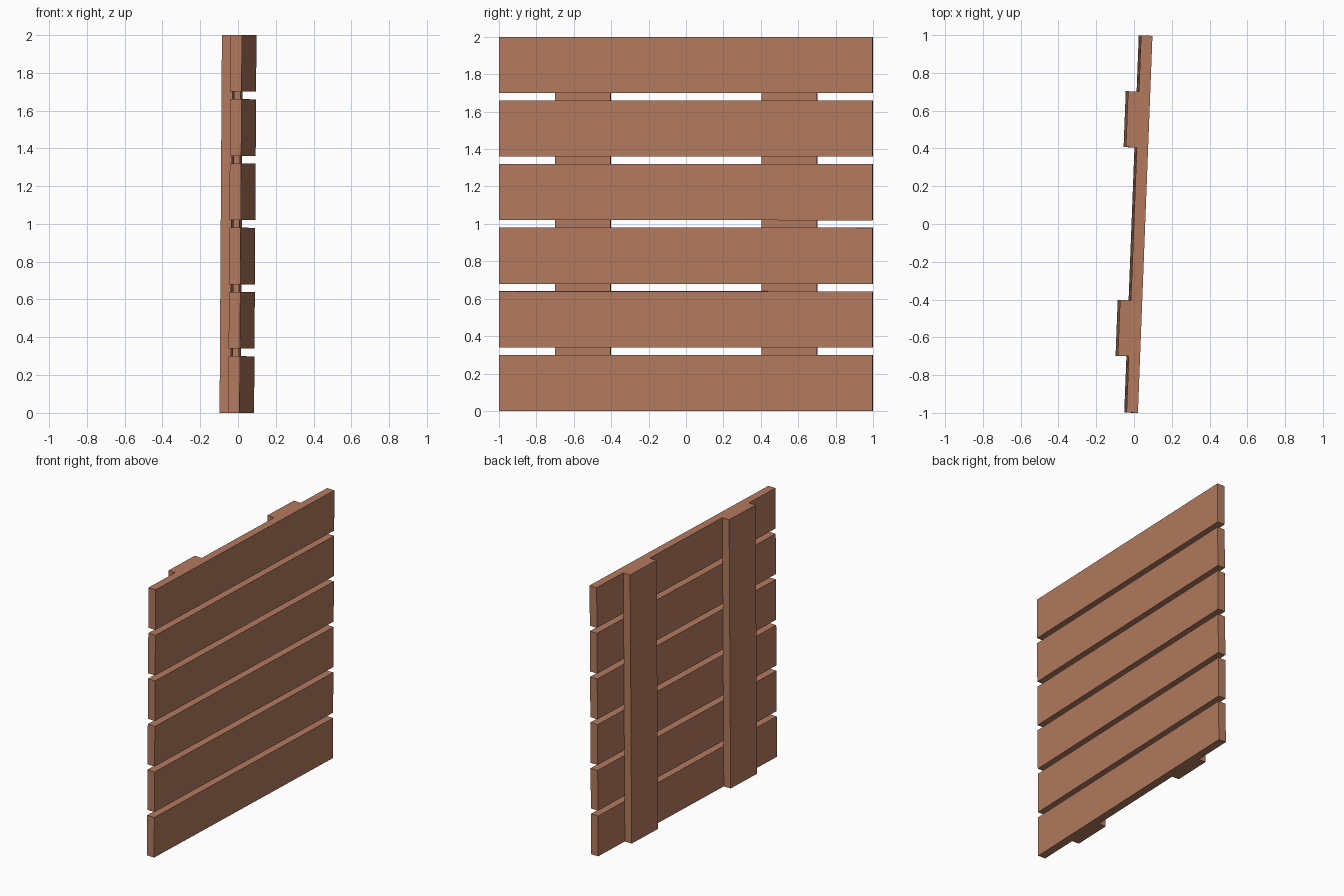
import bpy, math
from mathutils import Matrix

if "Cube" in bpy.data.objects:
    bpy.data.objects.remove(bpy.data.objects["Cube"])

wood = bpy.data.materials.new("warm_brown_wood")
wood.diffuse_color = (0.45, 0.195, 0.112, 1.0)
wood.use_nodes = True
wood.node_tree.nodes["Principled BSDF"].inputs["Base Color"].default_value = wood.diffuse_color

# The whole panel is turned slightly about z and leans slightly toward +x
PLACE = (Matrix.Translation((0, 0, 1.0))
         @ Matrix.Rotation(math.atan(0.00625), 4, 'Y')
         @ Matrix.Rotation(-math.atan(0.0385), 4, 'Z'))


def board(name, x0, x1, y0, y1, z0, z1):
    """Box between two corners in panel space (z measured from the ground)."""
    bpy.ops.mesh.primitive_cube_add(size=1)
    ob = bpy.context.object
    ob.name = name
    mid = Matrix.Translation(((x0 + x1) / 2, (y0 + y1) / 2, (z0 + z1) / 2 - 1.0))
    size = Matrix.Diagonal((x1 - x0, y1 - y0, z1 - z0, 1))
    ob.data.transform(PLACE @ mid @ size)
    ob.data.materials.append(wood)
    return ob


FRONT, JOINT, BACK = 0.053, -0.007, -0.0645

# Six horizontal planks with narrow gaps
for i in range(6):
    z = i * 0.34
    board(f"plank_{i + 1}", JOINT, FRONT, -0.999, 0.999, z, z + 0.3)

# Two upright battens behind the planks
for side, y in (("left", -0.553), ("right", 0.553)):
    board(f"batten_{side}", BACK, JOINT, y - 0.148, y + 0.148, 0.0, 2.0)
